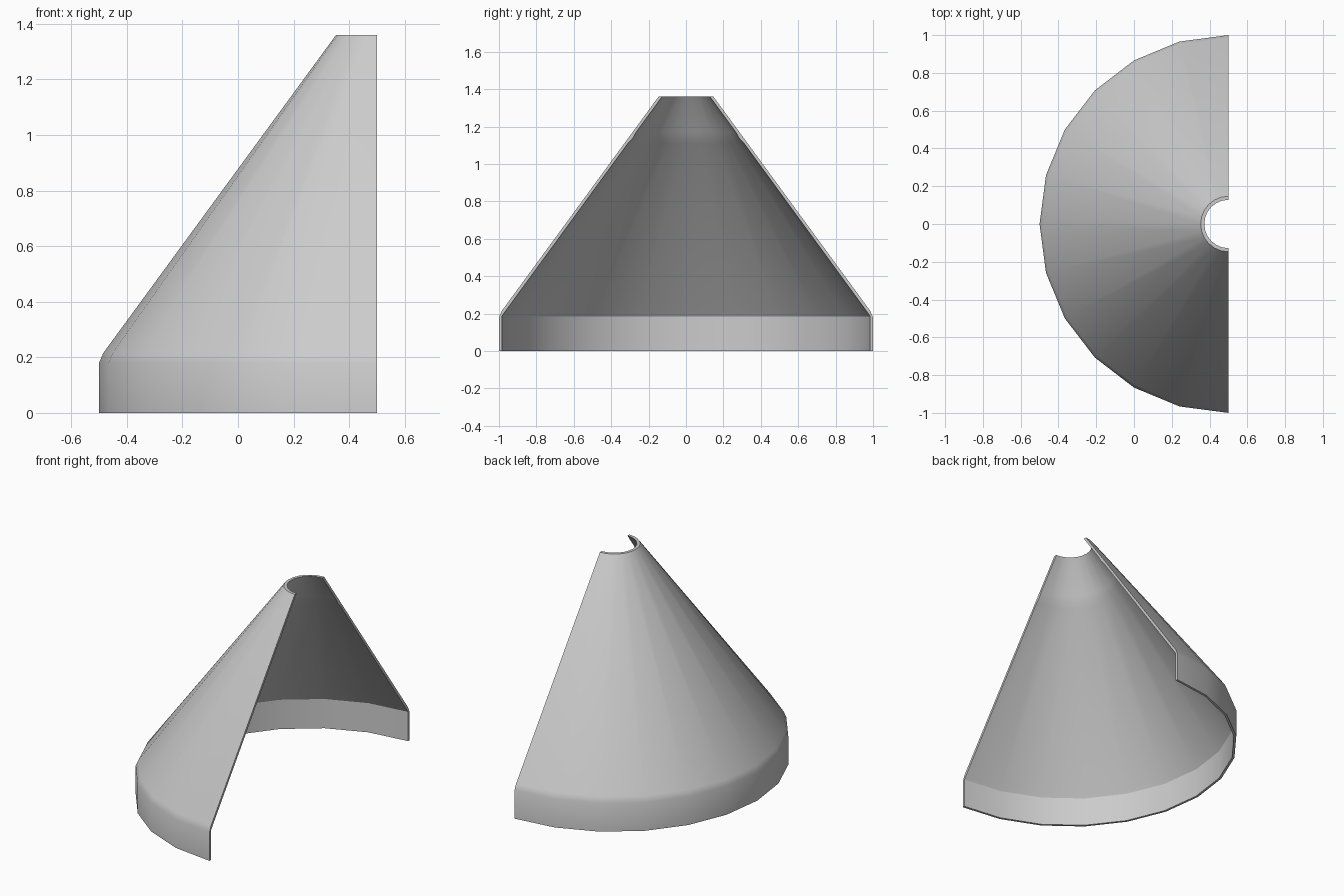
import bpy, bmesh, math

if "Cube" in bpy.data.objects:
    bpy.data.objects.remove(bpy.data.objects["Cube"])

STEPS = 12          # 15 degree facets around the half turn
AXIS_X = 0.5

# Closed wall section (radius, height): outer skin up, inner skin down
section = [
    (1.0, 0.0), (1.0, 0.18), (0.985, 0.215), (0.147, 1.36),   # outside
    (0.128, 1.36), (0.267, 1.17), (0.283, 1.14), (0.311, 1.11),  # slight inner ridge
    (0.970, 0.207), (0.985, 0.185), (0.985, 0.0),             # inside
]

bm = bmesh.new()
rings = []
for i in range(STEPS + 1):
    a = math.pi / 2 + math.pi * i / STEPS
    rings.append([bm.verts.new((AXIS_X + r * math.cos(a), r * math.sin(a), z))
                  for r, z in section])

# Wall faces between neighbouring sections
n = len(section)
for a, b in zip(rings, rings[1:]):
    for j in range(n):
        k = (j + 1) % n
        bm.faces.new((a[j], b[j], b[k], a[k]))

# Flat cut ends
bm.faces.new(rings[0])
bm.faces.new(list(reversed(rings[-1])))
bmesh.ops.recalc_face_normals(bm, faces=bm.faces)

mesh = bpy.data.meshes.new("half_cone_shell")
bm.to_mesh(mesh)
bm.free()
shell = bpy.data.objects.new("half_cone_shell", mesh)
bpy.context.collection.objects.link(shell)

# Smooth cone, sharp rims and cut ends
bpy.context.view_layer.objects.active = shell
shell.select_set(True)
bpy.ops.object.shade_smooth_by_angle(angle=math.radians(30))
